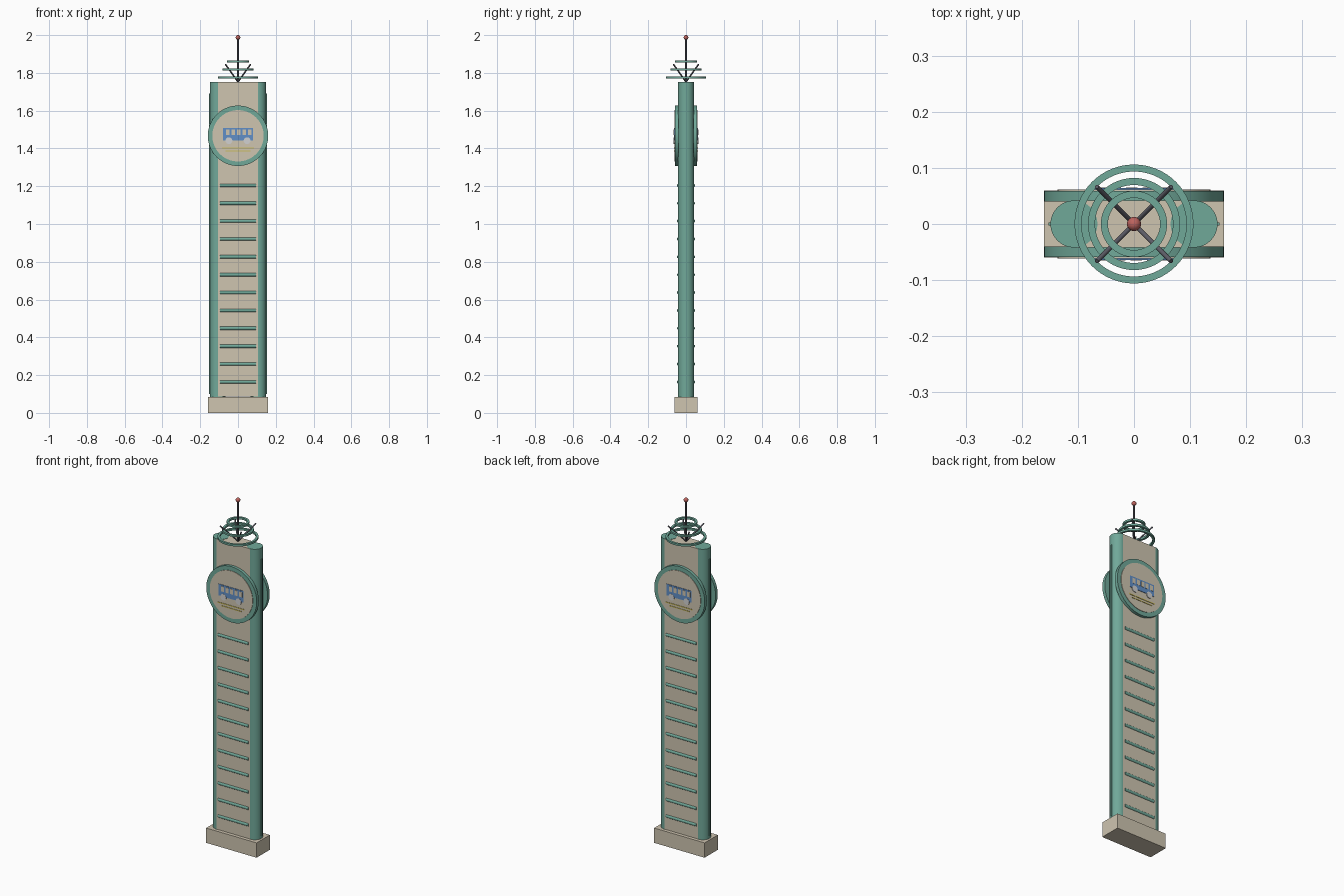
import bpy, bmesh, math
from mathutils import Vector, Matrix

cube = bpy.data.objects.get("Cube")
if cube:
    bpy.data.objects.remove(cube, do_unlink=True)


def material(name, srgb):
    lin = [((c + 0.055) / 1.055) ** 2.4 for c in srgb] + [1.0]
    m = bpy.data.materials.new(name)
    m.use_nodes = True
    m.diffuse_color = lin
    m.node_tree.nodes["Principled BSDF"].inputs["Base Color"].default_value = lin
    return m


CREAM = material("cream stone", (0.81, 0.77, 0.69))
GREEN = material("sea green", (0.44, 0.66, 0.60))
GREY = material("dark metal", (0.37, 0.37, 0.41))
RED = material("red lamp", (0.74, 0.39, 0.37))
BLUE = material("sign blue", (0.38, 0.56, 0.78))
YELLOW = material("sign yellow", (0.80, 0.74, 0.38))
WHITE = material("wheel white", (0.82, 0.82, 0.82))


def finish(name, bm, mat, smooth=False):
    bmesh.ops.recalc_face_normals(bm, faces=bm.faces)
    mesh = bpy.data.meshes.new(name)
    bm.to_mesh(mesh)
    bm.free()
    mesh.materials.append(mat)
    ob = bpy.data.objects.new(name, mesh)
    bpy.context.collection.objects.link(ob)
    if smooth:
        bpy.ops.object.select_all(action="DESELECT")
        ob.select_set(True)
        bpy.context.view_layer.objects.active = ob
        bpy.ops.object.shade_smooth_by_angle(angle=math.radians(35))
    return ob


def box(name, centre, size, mat):
    bm = bmesh.new()
    bmesh.ops.create_cube(bm, size=1, matrix=Matrix.Translation(centre) @ Matrix.Diagonal((*size, 1)))
    return finish(name, bm, mat)


def rod(name, start, end, radius, mat, sides=16):
    start, end = Vector(start), Vector(end)
    axis = end - start
    turn = axis.to_track_quat("Z", "Y").to_matrix().to_4x4()
    bm = bmesh.new()
    bmesh.ops.create_cone(bm, cap_ends=True, segments=sides, radius1=radius, radius2=radius,
                          depth=axis.length, matrix=Matrix.Translation((start + end) / 2) @ turn)
    return finish(name, bm, mat, True)


def washer(name, z, inner, outer, height, mat, sides=64):
    # Square section spun around the vertical axis
    bm = bmesh.new()
    section = [(inner, -1), (outer, -1), (outer, 1), (inner, 1)]
    verts = [bm.verts.new((r, 0, z + h * height / 2)) for r, h in section]
    edges = [bm.edges.new((verts[i], verts[(i + 1) % 4])) for i in range(4)]
    bmesh.ops.spin(bm, geom=verts + edges, axis=(0, 0, 1), cent=(0, 0, 0),
                   angle=math.tau, steps=sides, use_merge=True)
    bmesh.ops.remove_doubles(bm, verts=bm.verts, dist=1e-5)
    return finish(name, bm, mat, True)


# Plinth and tower body
TOP = 1.752
box("plinth", (0, 0, 0.0425), (0.32, 0.12, 0.085), CREAM)
box("tower_slab", (0, 0, (0.085 + TOP) / 2), (0.214, 0.084, TOP - 0.087), CREAM)
for side, s in (("left", 1), ("right", -1)):
    rod(side + "_column", (s * 0.107, 0, 0.085), (s * 0.107, 0, TOP), 0.0418, GREEN, 48)
    box(side + "_edge_strip", (s * 0.149, 0, 0.895), (0.007, 0.006, 1.59), GREEN)

# Both faces carry the same fittings, turned half a circle
SIGN = 1.467
for face, s in (("front", 1), ("back", -1)):

    def at(x, depth, z):
        return (s * x, -s * depth, z)

    # Ladder of horizontal bars
    for i in range(12):
        z = 0.164 + i * 0.0946
        rod(f"{face}_bar_{i + 1}", at(-0.096, 0.039, z), at(0.096, 0.039, z), 0.009, GREEN)

    # Round sign with rim
    rod(face + "_sign_rim", at(0, 0.04, SIGN), at(0, 0.059, SIGN), 0.16, GREEN, 64)
    rod(face + "_sign_disc", at(0, 0.05, SIGN), at(0, 0.0615, SIGN), 0.136, CREAM, 64)

    # Bus pictogram: body, windows, wheels and ground stripes
    box(face + "_bus_body", at(0, 0.062, 1.476), (0.158, 0.004, 0.066), BLUE)
    for i in range(5):
        box(f"{face}_bus_window_{i + 1}", at(-0.054 + i * 0.029, 0.064, 1.486),
            (0.02, 0.002, 0.03), CREAM)
    for i, x in enumerate((-0.048, 0.048)):
        rod(f"{face}_bus_wheel_{i + 1}", at(x, 0.06, 1.441), at(x, 0.065, 1.441), 0.018, WHITE, 24)
    box(face + "_stripe_upper", at(0, 0.062, 1.402), (0.17, 0.003, 0.006), YELLOW)
    box(face + "_stripe_lower", at(0, 0.062, 1.387), (0.13, 0.003, 0.005), YELLOW)

# Rooftop rings, struts, mast and lamp
for i, (z, r) in enumerate(((1.775, 0.106), (1.817, 0.082), (1.86, 0.059))):
    washer(f"roof_ring_{i + 1}", z, r - 0.0125, r, 0.011, GREEN)
for i in range(4):
    a = math.radians(45 + 90 * i)
    rod(f"strut_{i + 1}", (0, 0, TOP), (0.094 * math.cos(a), 0.094 * math.sin(a), 1.845), 0.004, GREY)
rod("mast", (0, 0, TOP - 0.01), (0, 0, 1.985), 0.004, GREY)
bm = bmesh.new()
bmesh.ops.create_uvsphere(bm, u_segments=24, v_segments=12, radius=0.0125,
                          matrix=Matrix.Translation((0, 0, 1.9875)))
finish("lamp", bm, RED, True)
